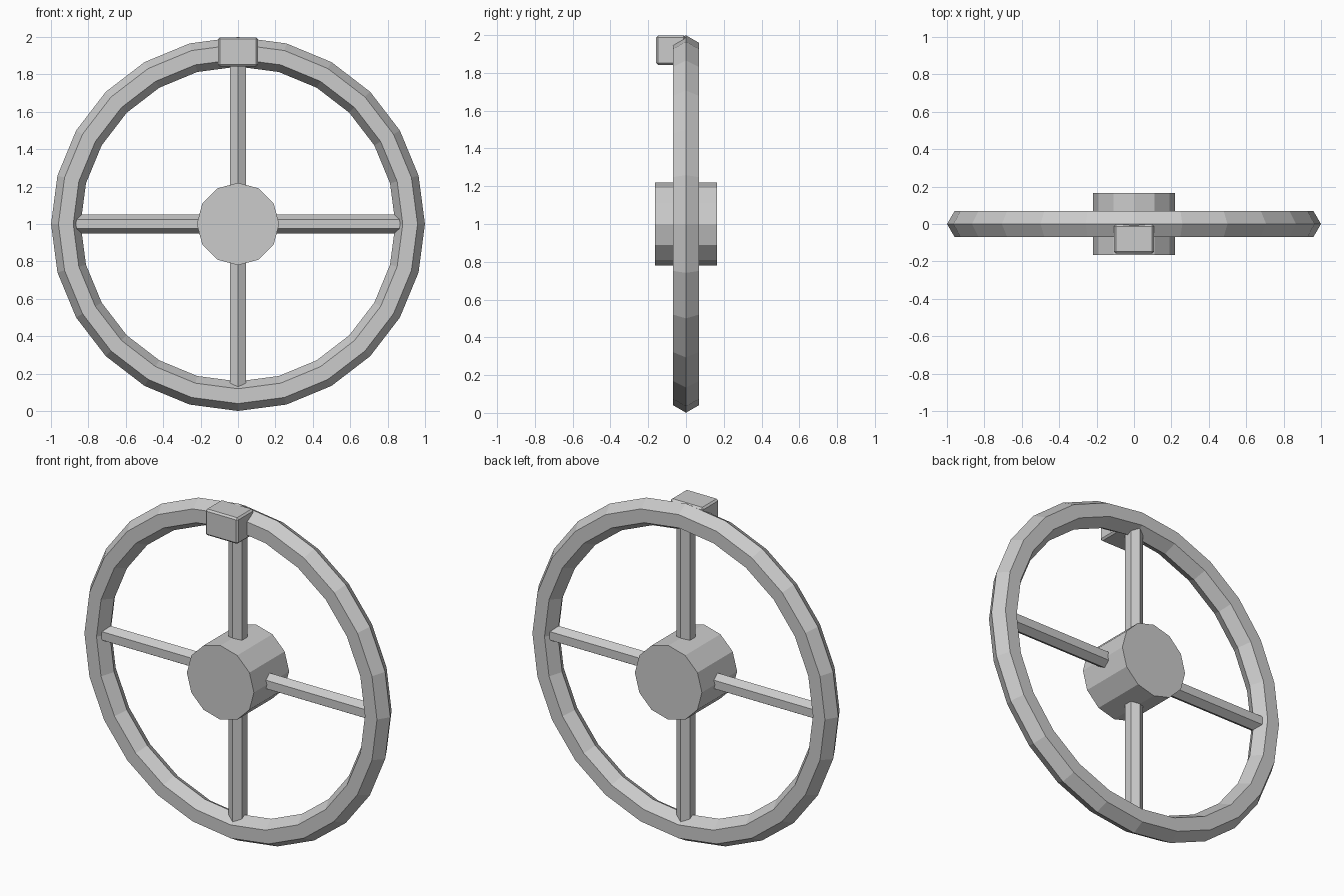
import bpy
import math
from mathutils import Matrix

cube = bpy.data.objects.get("Cube")
if cube:
    bpy.data.objects.remove(cube, do_unlink=True)

CENTRE = (0, 0, 1)
RIM_RADIUS, TUBE_RADIUS = 0.92, 0.08

# Plain grey finish shared by every part
grey = bpy.data.materials.new("plain_grey")
grey.use_nodes = True
colour = (0.6, 0.6, 0.6, 1)
grey.diffuse_color = colour
grey.node_tree.nodes["Principled BSDF"].inputs["Base Color"].default_value = colour


def finish(name):
    obj = bpy.context.object
    obj.name = name
    obj.data.materials.append(grey)
    return obj


def rod(name, sides, radius, length, turn):
    """Prism about the wheel centre, turned by a rotation matrix."""
    bpy.ops.mesh.primitive_cylinder_add(vertices=sides, radius=radius, depth=length)
    obj = finish(name)
    obj.data.transform(Matrix.Translation(CENTRE) @ turn)
    return obj


# Rim: hexagonal tube with a ridge on the outside and inside
bpy.ops.mesh.primitive_torus_add(
    major_segments=24, minor_segments=6,
    major_radius=RIM_RADIUS, minor_radius=TUBE_RADIUS - 0.001,
    location=CENTRE, rotation=(math.pi / 2, 0, 0))
finish("rim")

# Hub: twelve-sided drum along the axle
rod("hub", 12, 0.22, 0.33, Matrix.Rotation(math.pi / 2, 4, "X"))

# Spokes: hexagonal bars running through the hub into the rim
rod("vertical_spoke", 6, 0.05, 2 * 0.9, Matrix.Identity(4))
rod("horizontal_spoke", 6, 0.05, 2 * 0.9,
    Matrix.Rotation(math.pi / 2, 4, "Y") @ Matrix.Rotation(math.pi / 2, 4, "Z"))

# Block on the front of the rim, with softened edges
bpy.ops.mesh.primitive_cube_add(size=1, location=(0, -0.08, 1 + RIM_RADIUS))
block = finish("rim_block")
block.data.transform(Matrix.Diagonal((0.215, 0.155, 0.155, 1)))
bevel = block.modifiers.new("soft_edges", "BEVEL")
bevel.width = 0.01
bevel.segments = 1
